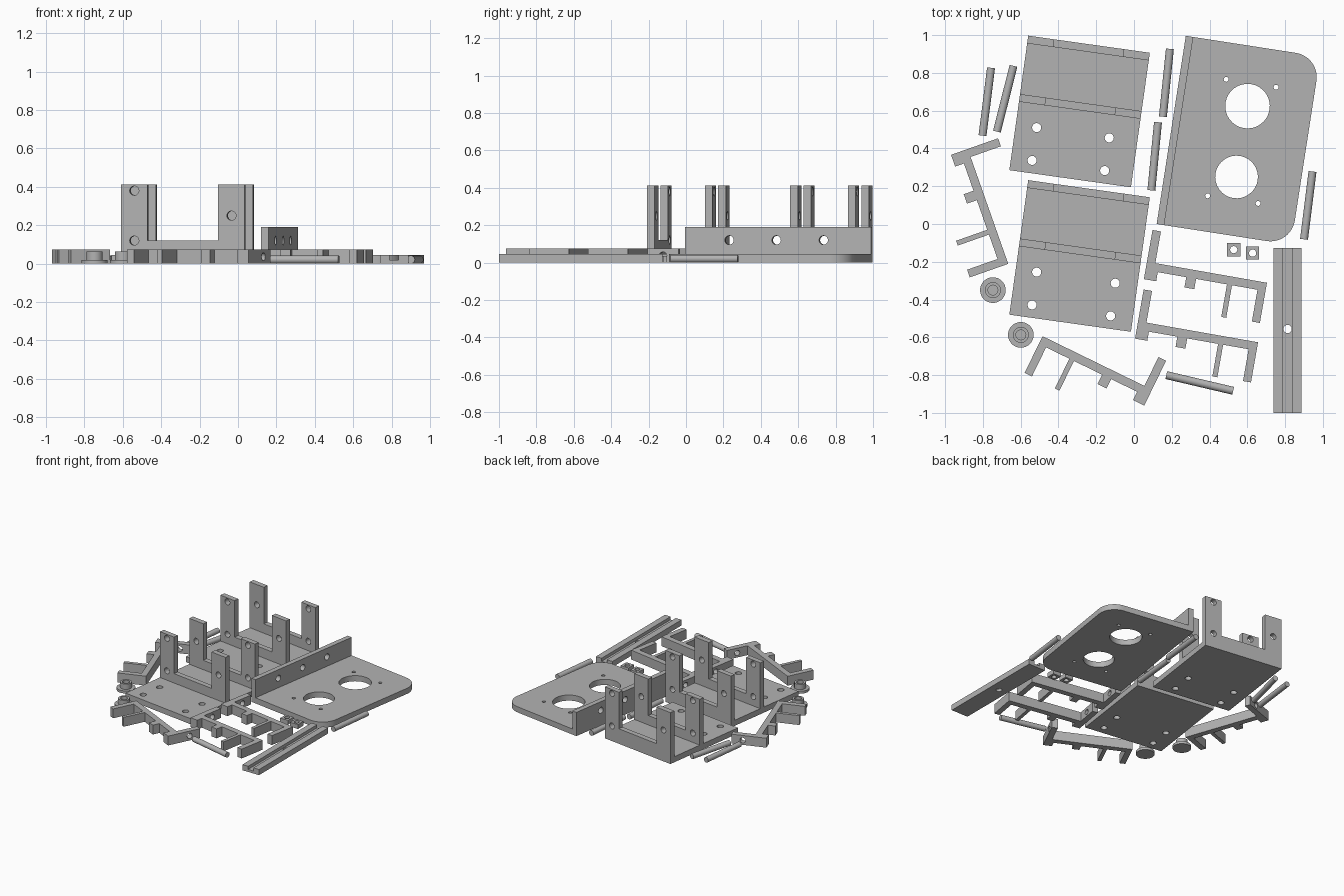
import bpy, bmesh
from math import sin, cos, pi, radians
from mathutils import Matrix, Vector

if "Cube" in bpy.data.objects:
    bpy.data.objects.remove(bpy.data.objects["Cube"])

grey = bpy.data.materials.new("plain grey")
grey.use_nodes = True
grey.diffuse_color = (0.45, 0.45, 0.45, 1)
grey.node_tree.nodes["Principled BSDF"].inputs["Base Color"].default_value = (0.45, 0.45, 0.45, 1)

T = Matrix.Translation
STAND = Matrix.Rotation(pi / 2, 4, 'X')                    # profile stands up, facing front
SIDE = Matrix(((0, 0, 1, 0), (1, 0, 0, 0), (0, 1, 0, 0), (0, 0, 0, 1)))  # profile faces sideways


def frame(x, y, degrees):
    return T((x, y, 0)) @ Matrix.Rotation(radians(degrees), 4, 'Z')


def arc(x, y, r, start=0, end=360, n=32):
    return [(x + r * cos(radians(start + (end - start) * i / n)),
             y + r * sin(radians(start + (end - start) * i / n))) for i in range(n)]


def rect(x0, x1, y0, y1):
    return [(x0, y0), (x1, y0), (x1, y1), (x0, y1)]


def finish(name, bm):
    bmesh.ops.recalc_face_normals(bm, faces=bm.faces)
    mesh = bpy.data.meshes.new(name)
    bm.to_mesh(mesh)
    bm.free()
    mesh.materials.append(grey)
    obj = bpy.data.objects.new(name, mesh)
    bpy.context.collection.objects.link(obj)
    bpy.ops.object.select_all(action='DESELECT')
    obj.select_set(True)
    bpy.context.view_layer.objects.active = obj
    bpy.ops.object.shade_smooth_by_angle(angle=radians(30))
    return obj


def slab(name, outline, thick, matrix, holes=()):
    """Extrude a flat outline with round holes (x, y, r)."""
    bm = bmesh.new()
    edges = []
    for loop in [outline] + [arc(*h) for h in holes]:
        vs = [bm.verts.new((x, y, 0)) for x, y in loop]
        edges += [bm.edges.new((vs[i - 1], vs[i])) for i in range(len(vs))]
    bmesh.ops.triangle_fill(bm, edges=edges, use_beauty=True, normal=(0, 0, 1))
    new = bmesh.ops.extrude_face_region(bm, geom=bm.faces[:])["geom"]
    verts = [g for g in new if isinstance(g, bmesh.types.BMVert)]
    bmesh.ops.translate(bm, verts=verts, vec=(0, 0, thick))
    bm.transform(matrix)
    return finish(name, bm)


BASE = 0.045
HOLE = 0.024

# Two brackets: drilled plate with two pairs of uprights
W, L, POST, TALL, LOW = 0.65, 0.719, 0.139, 0.412, 0.12
u_profile = [(0, BASE), (W, BASE), (W, TALL), (W - POST, TALL), (W - POST, LOW),
             (POST, LOW), (POST, TALL), (0, TALL)]


def bracket(name, x, y, right_column):
    f = frame(x, y, -8)
    holes = [(u, v, HOLE) for u in (0.112, right_column) for v in (0.068, 0.243)]
    slab(name + "_plate", rect(0, W, 0, L), BASE, f, holes)
    mid = POST / 2
    for side, back, one, two in (("front", 0.407, W - mid, mid), ("back", L, mid, W - mid)):
        slab(f"{name}_{side}_wall", u_profile, 0.041, f @ T((0, back, 0)) @ STAND,
             [(one, 0.25, HOLE), (two, 0.12, HOLE), (two, 0.38, HOLE)])


bracket("back_bracket", -0.66, 0.285, 0.50)
bracket("front_bracket", -0.66, -0.48, 0.532)

# Large mounting plate with rounded right corners and a drilled side wall
PW, PL, R = 0.72, 1.008, 0.13
ANGLE = -8.8
f = frame(0.12, 0, ANGLE)
outline = [(0, 0)] + arc(PW - R, R, R, -90, 0, 12) + [(PW, R)]
outline += arc(PW - R, PL - R, R, 0, 90, 12) + [(PW - R, PL), (0, PL)]
inv = f.inverted()
holes = []
for x, y, r in ((0.601, 0.624, 0.118), (0.543, 0.249, 0.113), (0.488, 0.766, 0.013),
                (0.752, 0.724, 0.013), (0.39, 0.149, 0.013), (0.657, 0.109, 0.013)):
    p = inv @ Vector((x, y, 0))
    holes.append((p.x, p.y, r))
slab("mounting_plate", outline, BASE, f, holes)
slab("mounting_plate_wall", rect(0, PL, BASE, 0.19), 0.04, f @ SIDE,
     [(v, 0.12, HOLE) for v in (0.24, 0.495, 0.75)])

# Grooved rail
slab("rail_floor", rect(0.739, 0.887, -1, -0.126), 0.02, T((0, 0, 0)), [(0.813, -0.556, 0.022)])
for name, x0, x1 in (("left", 0.836, 0.887), ("right", 0.739, 0.79)):
    slab(f"rail_{name}_side", rect(x0, x1, -1, -0.126), BASE - 0.02, T((0, 0, 0.02)))

# Four pronged clips, each with a drilled arm
CLIP_H = 0.075
clip_profile = [(-0.045, 0), (-0.045, -0.094), (0.021, -0.094), (0.021, -0.045),
                (0.174, -0.045), (0.174, -0.1), (0.227, -0.1), (0.227, -0.045),
                (0.393, -0.045), (0.393, -0.22), (0.42, -0.22), (0.42, -0.045),
                (0.557, -0.045), (0.557, -0.216), (0.6, -0.216), (0.6, 0)]
MIRROR = Matrix.Diagonal((-1, 1, 1, 1))
clips = (frame(0.113, -0.207, -10), frame(0.066, -0.522, -10),
         frame(0.055, -0.857, -26) @ MIRROR, frame(-0.865, 0.355, -70.6))
for i, f in enumerate(clips, 1):
    slab(f"clip_{i}_body", clip_profile, CLIP_H, f)
    slab(f"clip_{i}_arm", rect(0, 0.17, 0, CLIP_H), 0.045, f @ T((-0.045, 0, 0)) @ SIDE,
         [(0.085, 0.036, 0.021)])

# Loose round rods
rods = (((-0.757, 0.827), (-0.802, 0.468)), ((-0.638, 0.837), (-0.726, 0.489)),
        ((0.19, 0.927), (0.153, 0.568)), ((0.127, 0.539), (0.092, 0.178)),
        ((0.945, 0.278), (0.9, -0.081)), ((0.171, -0.8), (0.525, -0.883)))
for i, (a, b) in enumerate(rods, 1):
    a, b = Vector((*a, 0.021)), Vector((*b, 0.021))
    turn = (b - a).to_track_quat('Z', 'Y').to_matrix().to_4x4()
    slab(f"rod_{i}", arc(0, 0, 0.021, n=24), (b - a).length, T(a) @ turn)

# Flanged bushings
for i, (x, y) in enumerate(((-0.747, -0.35), (-0.599, -0.587)), 1):
    slab(f"bushing_{i}_flange", arc(0, 0, 0.068), 0.02, T((x, y, 0)))
    slab(f"bushing_{i}_collar", arc(0, 0, 0.042), 0.043, T((x, y, 0.02)), [(0, 0, 0.026)])

# Small square nuts
for i, (x, y) in enumerate(((0.528, -0.136), (0.628, -0.154)), 1):
    slab(f"nut_{i}", rect(-0.035, 0.035, -0.035, 0.035), 0.035, T((x, y, 0)), [(0, 0, 0.019)])
